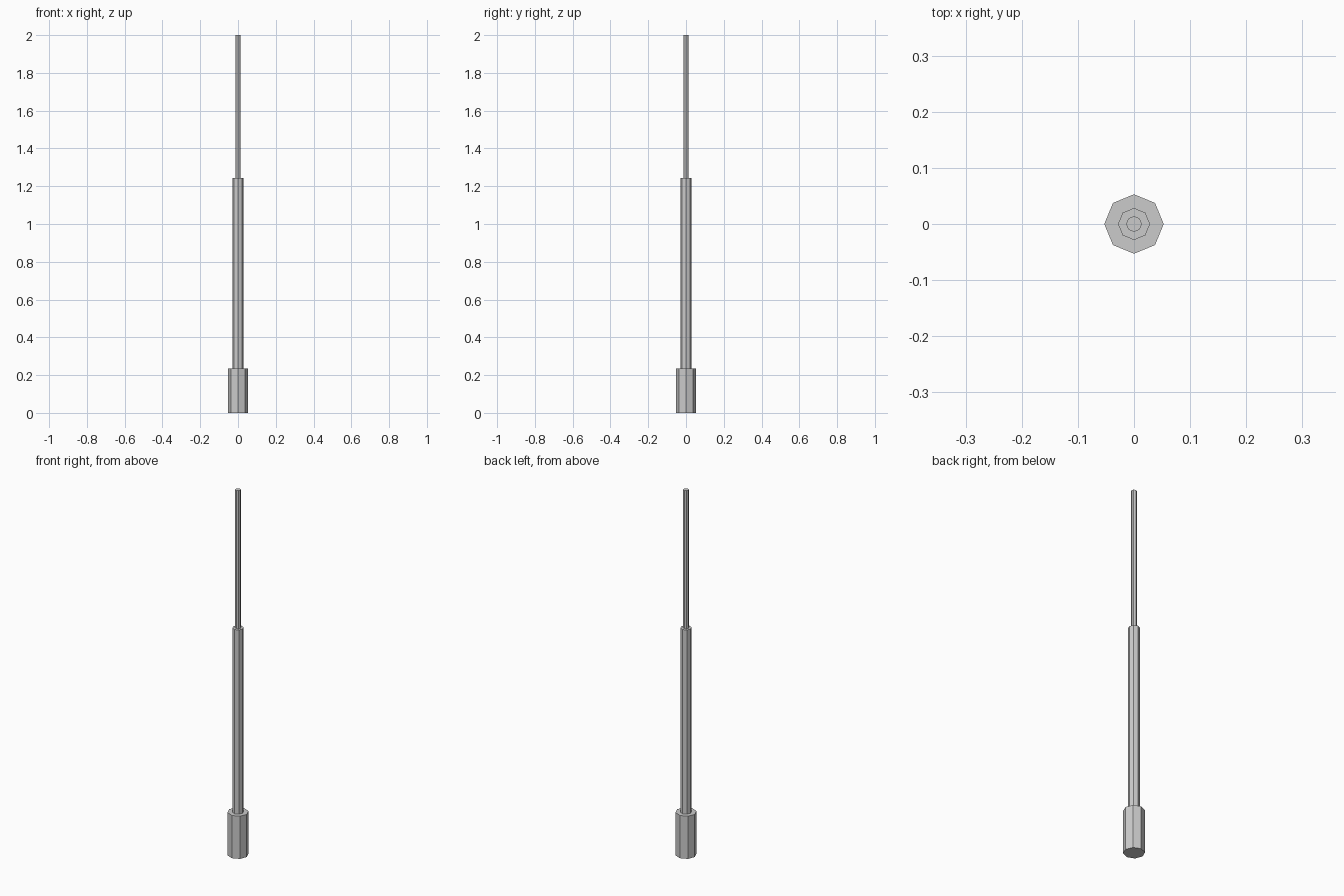
import bpy, bmesh
from math import cos, sin, pi

if "Cube" in bpy.data.objects:
    bpy.data.objects.remove(bpy.data.objects["Cube"])

SIDES = 8


def section(name, r, z0, z1, r_inner=0.0, bottom=False):
    """Octagonal tube section; top is a ledge down to r_inner, or a full cap."""
    bm = bmesh.new()

    def ring(radius, z):
        return [bm.verts.new((radius * cos(2 * pi * i / SIDES),
                              radius * sin(2 * pi * i / SIDES), z))
                for i in range(SIDES)]

    def bridge(a, b):
        for i in range(SIDES):
            j = (i + 1) % SIDES
            bm.faces.new((a[i], a[j], b[j], b[i]))

    low, high = ring(r, z0), ring(r, z1)
    bridge(low, high)
    if r_inner:
        bridge(high, ring(r_inner, z1))
    else:
        bm.faces.new(high)
    if bottom:
        bm.faces.new(low[::-1])
    mesh = bpy.data.meshes.new(name)
    bm.to_mesh(mesh)
    bm.free()
    obj = bpy.data.objects.new(name, mesh)
    bpy.context.collection.objects.link(obj)
    return obj


# Thick base socket, middle tube and thin top rod, stepped inwards
section("base_socket", 0.053, 0.0, 0.234, r_inner=0.0285, bottom=True)
section("middle_tube", 0.0285, 0.234, 1.243, r_inner=0.014)
section("top_rod", 0.014, 1.243, 2.0)
